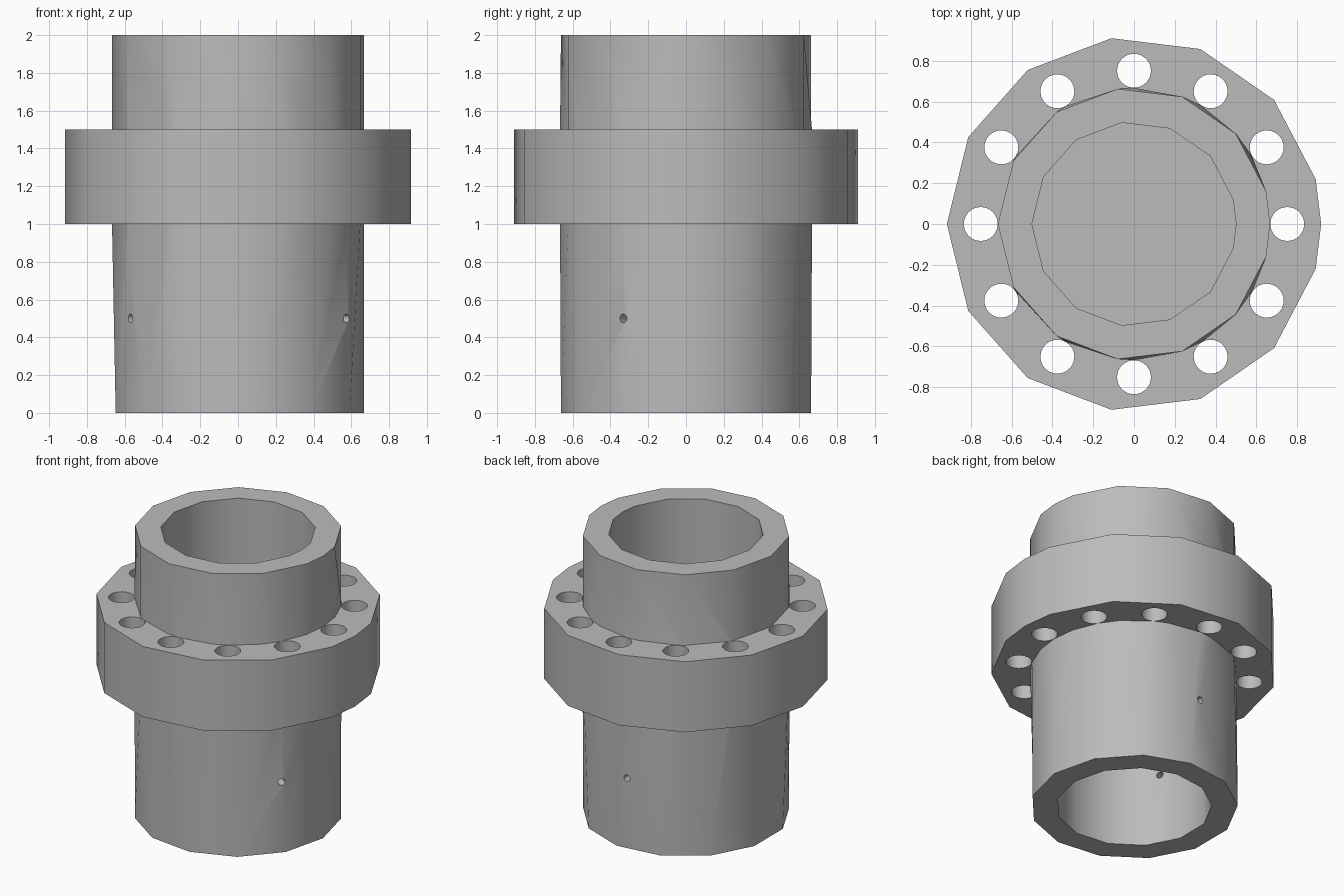
import bpy, bmesh
from math import radians, cos, sin
from mathutils import Matrix

cube = bpy.data.objects.get("Cube")
if cube:
    bpy.data.objects.remove(cube, do_unlink=True)

SIDES = 13
PIPE_R, BORE_R, FLANGE_R = 0.667, 0.5, 0.917
BOLT_R, BOLT_CIRCLE = 0.083, 0.751
PIN_R = 0.023

steel = bpy.data.materials.new("grey steel")
steel.use_nodes = True
colour = (0.5, 0.5, 0.5, 1)
steel.diffuse_color = colour
steel.node_tree.nodes["Principled BSDF"].inputs["Base Color"].default_value = colour


def angles(start, extra=()):
    """Sorted angles of a regular polygon, with extra points on the circle."""
    pts = {round((start + 360 * i / SIDES) % 360, 3) for i in range(SIDES)}
    return sorted(pts | {float(a) for a in extra})


TURNED = angles(180, [0])                    # flat seam point on the +x side
STRAIGHT = angles(0)
CONTACT = angles(180, range(0, 360, 30))     # also touches each bolt hole


def ring(bm, angs, r, z):
    return [(a, bm.verts.new((r * cos(radians(a)), r * sin(radians(a)), z))) for a in angs]


def strip(bm, a, b):
    """Join two rings with triangles, stepping by angle."""
    a = a + [(360, a[0][1])]
    b = b + [(360, b[0][1])]
    i = j = 0
    while i < len(a) - 1 or j < len(b) - 1:
        step_a = j == len(b) - 1 or (i < len(a) - 1 and a[i + 1][0] <= b[j + 1][0])
        if step_a:
            bm.faces.new((a[i][1], a[i + 1][1], b[j][1]))
            i += 1
        else:
            bm.faces.new((a[i][1], b[j + 1][1], b[j][1]))
            j += 1


def finish(bm, name):
    bmesh.ops.recalc_face_normals(bm, faces=bm.faces)
    mesh = bpy.data.meshes.new(name)
    bm.to_mesh(mesh)
    bm.free()
    mesh.materials.append(steel)
    obj = bpy.data.objects.new(name, mesh)
    bpy.context.collection.objects.link(obj)
    return obj


def tube(name, z_flange, z_end, end_angles):
    bm = bmesh.new()
    loops = [ring(bm, CONTACT, PIPE_R, z_flange), ring(bm, end_angles, PIPE_R, z_end),
             ring(bm, end_angles, BORE_R, z_end), ring(bm, end_angles, BORE_R, z_flange)]
    for k in range(4):
        strip(bm, loops[k], loops[(k + 1) % 4])
    return finish(bm, name)


def cut(obj, matrices, radius, depth, sides):
    """Drill one round hole per matrix, then drop the cutter."""
    bm = bmesh.new()
    for m in matrices:
        bmesh.ops.create_cone(bm, cap_ends=True, segments=sides, radius1=radius,
                              radius2=radius, depth=depth, matrix=m)
    cutter = finish(bm, "drill")
    cutter.hide_render = True
    mod = obj.modifiers.new("holes", 'BOOLEAN')
    mod.operation, mod.solver, mod.object = 'DIFFERENCE', 'EXACT', cutter
    bpy.context.view_layer.objects.active = obj
    bpy.ops.object.modifier_apply(modifier=mod.name)
    bpy.data.objects.remove(cutter, do_unlink=True)


def turn(deg):
    return Matrix.Rotation(radians(deg), 4, 'Z')


# Flange disc, solid across the middle, with twelve bolt holes
bm = bmesh.new()
low, high = ring(bm, TURNED, FLANGE_R, 1.0), ring(bm, TURNED, FLANGE_R, 1.5)
for k in range(len(low)):
    n = (k + 1) % len(low)
    bm.faces.new((low[k][1], low[n][1], high[n][1], high[k][1]))
for loop in (low, high):
    bm.faces.new([v for _, v in loop])
flange = finish(bm, "flange")
cut(flange, [turn(a) @ Matrix.Translation((BOLT_CIRCLE, 0, 1.25)) for a in range(0, 360, 30)],
    BOLT_R, 1.0, 32)

# Short pipe above and long pipe below
upper_pipe = tube("upper_pipe", 1.5, 2.0, TURNED)
lower_pipe = tube("lower_pipe", 1.0, 0.0, STRAIGHT)

# Three small pin holes through the lower wall
cut(lower_pipe, [turn(a) @ Matrix.Translation((0.58, 0, 0.5)) @ Matrix.Rotation(radians(90), 4, 'Y')
                 for a in (90, 210, 330)], PIN_R, 0.4, 16)

# Smooth walls with crisp rims
for obj in (flange, upper_pipe, lower_pipe):
    bpy.ops.object.select_all(action='DESELECT')
    obj.select_set(True)
    bpy.context.view_layer.objects.active = obj
    bpy.ops.object.shade_smooth_by_angle(angle=radians(30))
